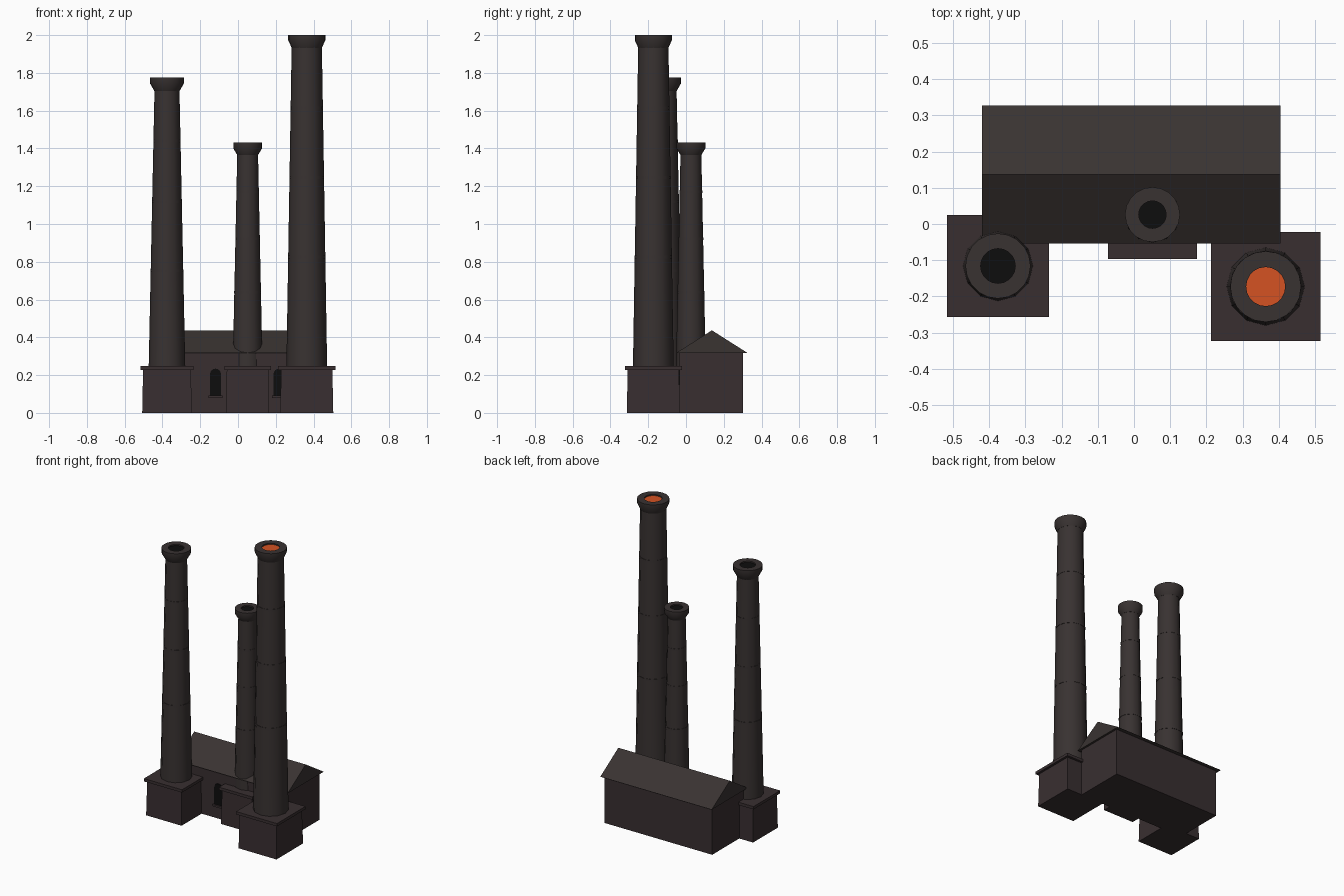
import bpy, bmesh, math
from mathutils import Vector

if "Cube" in bpy.data.objects:
    bpy.data.objects.remove(bpy.data.objects["Cube"])


def mat(name, r, g, b):
    m = bpy.data.materials.new(name)
    m.diffuse_color = (r, g, b, 1)
    m.use_nodes = True
    m.node_tree.nodes["Principled BSDF"].inputs["Base Color"].default_value = m.diffuse_color
    return m


BRICK = mat("dark brick", 0.040, 0.028, 0.030)
STACK = mat("sooty stack", 0.040, 0.032, 0.031)
ROOF = mat("roof slate", 0.041, 0.033, 0.031)
BLACK = mat("black opening", 0.004, 0.004, 0.004)
GLOW = mat("orange glow", 0.66, 0.085, 0.016)


def make(name, bm, material, smooth=False):
    bmesh.ops.recalc_face_normals(bm, faces=bm.faces)
    me = bpy.data.meshes.new(name)
    bm.to_mesh(me)
    bm.free()
    me.materials.append(material)
    ob = bpy.data.objects.new(name, me)
    bpy.context.collection.objects.link(ob)
    if smooth:
        bpy.ops.object.select_all(action='DESELECT')
        ob.select_set(True)
        bpy.context.view_layer.objects.active = ob
        bpy.ops.object.shade_smooth_by_angle(angle=math.radians(35))
    return ob


def block(name, x, y, z0, z1, hx, hy, material, taper=1.0):
    """Box from z0 to z1 with half sizes hx, hy, narrowed at the top by taper."""
    bm = bmesh.new()
    bmesh.ops.create_cube(bm, size=2)
    for v in bm.verts:
        t = taper if v.co.z > 0 else 1
        v.co = Vector((x + v.co.x * hx * t, y + v.co.y * hy * t, z1 if v.co.z > 0 else z0))
    return make(name, bm, material)


def prism(name, outline, direction, material):
    """Extrude a flat outline of 3D points along a direction."""
    bm = bmesh.new()
    face = bm.faces.new([bm.verts.new(p) for p in outline])
    new = bmesh.ops.extrude_face_region(bm, geom=[face])["geom"]
    bmesh.ops.translate(bm, vec=direction, verts=[g for g in new if isinstance(g, bmesh.types.BMVert)])
    return make(name, bm, material)


def lathe(name, x, y, profile, sides, material):
    """Turn (radius, z) points about a vertical axis, closing both ends."""
    bm = bmesh.new()
    rings = [[bm.verts.new((x + r * math.cos(a), y + r * math.sin(a), z))
              for a in (2 * math.pi * i / sides for i in range(sides))] for r, z in profile]
    for lo, hi in zip(rings, rings[1:]):
        for i in range(sides):
            j = (i + 1) % sides
            bm.faces.new((lo[i], lo[j], hi[j], hi[i]))
    bm.faces.new(rings[0])
    bm.faces.new(rings[-1])
    return make(name, bm, material, smooth=True)


def chimney(tag, x, y, half, r0, r1, r_cap, r_hole, z_neck, z_lip, top, fill):
    z0 = 0.247
    # square pedestal with a thin projecting slab
    block(tag + "_pedestal", x, y, 0, 0.23, half * 0.93, half * 0.93, BRICK, 0.965)
    block(tag + "_pedestal_slab", x, y, 0.228, z0, half, half, BRICK)
    # tapered shaft
    lathe(tag + "_shaft", x, y, [(r0, z0 - 0.01), (r1, z_neck + 0.01)], 12, STACK)
    # flared crown with a shallow mouth
    lathe(tag + "_crown", x, y, [(r1, z_neck), (r_cap, z_lip), (r_cap, top),
                                 (r_hole, top), (r_hole, top - 0.012)], 20, STACK)
    lathe(tag + "_mouth", x, y, [(r_hole, top - 0.013), (r_hole, top - 0.008)], 20, fill)
    # thin bands around the shaft
    for n, f in enumerate((0.33, 0.57, 0.78)):
        z = z0 + f * (top - z0)
        r = r0 + (r1 - r0) * (z - z0) / (z_neck - z0) + 0.001
        lathe(f"{tag}_band_{n + 1}", x, y, [(r, z - 0.007), (r, z + 0.007)], 16, STACK)


chimney("left_chimney", -0.376, -0.116, 0.141, 0.097, 0.066, 0.090, 0.048, 1.703, 1.745, 1.776, BLACK)
chimney("middle_chimney", 0.051, 0.026, 0.123, 0.079, 0.055, 0.076, 0.038, 1.365, 1.40, 1.432, BLACK)
chimney("right_chimney", 0.364, -0.173, 0.151, 0.108, 0.080, 0.098, 0.054, 1.933, 1.972, 2.0, GLOW)

# boiler hall and its gabled roof
block("hall_walls", -0.007, 0.133, 0, 0.32, 0.398, 0.168, BRICK)
prism("hall_roof", [(-0.42, -0.054, 0.316), (-0.42, 0.328, 0.316), (-0.42, 0.137, 0.437)],
      (0.825, 0, 0), ROOF)

# arched windows with sills on the front wall
for n, cx in enumerate((-0.119, 0.217)):
    w = 0.029
    arch = [(cx + w * math.cos(math.pi * i / 8), -0.035, 0.205 + w * math.sin(math.pi * i / 8))
            for i in range(9)]
    prism(f"window_{n + 1}", [(cx + w, -0.035, 0.09)] + arch + [(cx - w, -0.035, 0.09)],
          (0, -0.005, 0), BLACK)
    block(f"window_sill_{n + 1}", cx, -0.041, 0.08, 0.092, 0.036, 0.009, BRICK)
